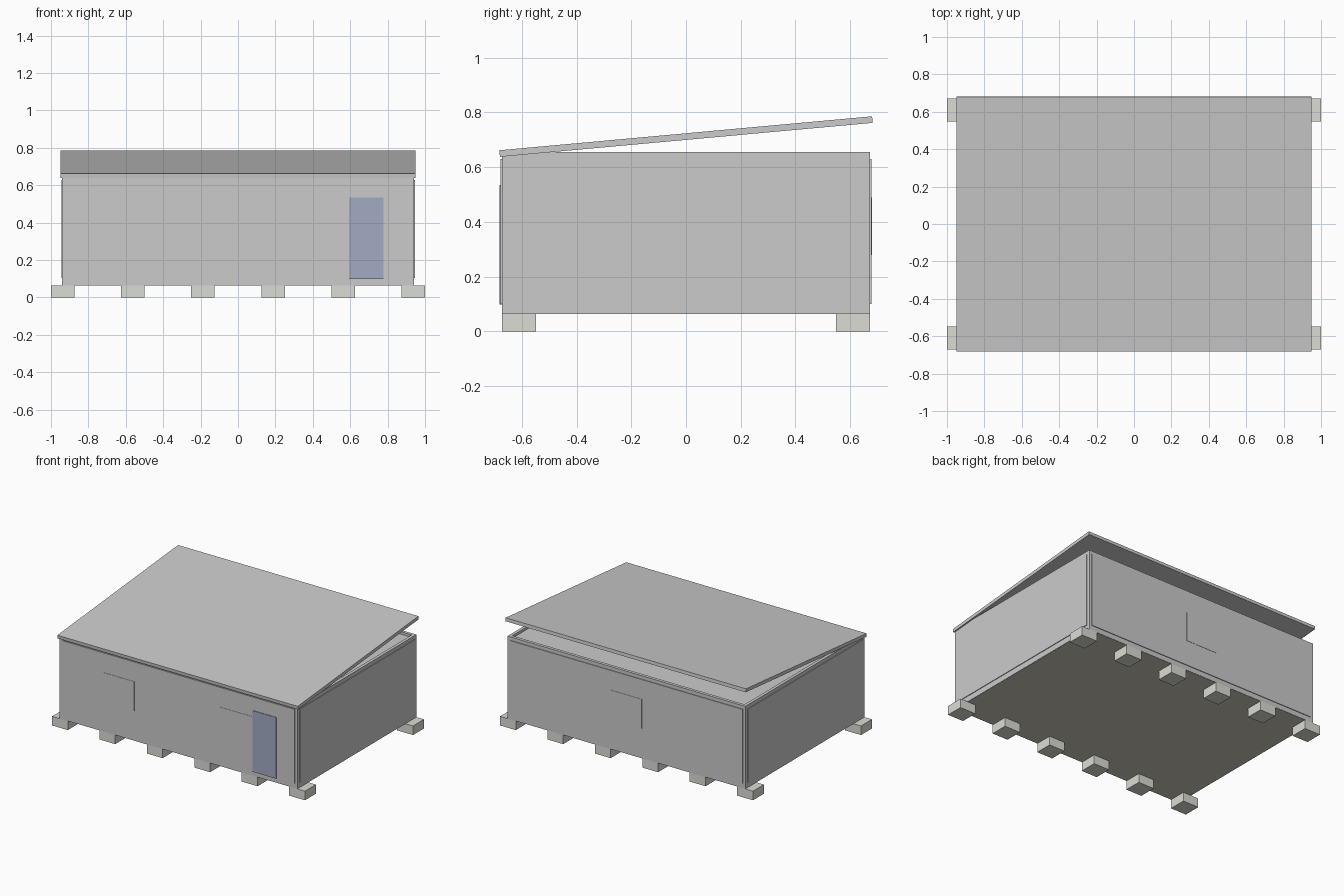
import bpy
from math import atan2

if "Cube" in bpy.data.objects:
    bpy.data.objects.remove(bpy.data.objects["Cube"])


def material(name, rgb):
    m = bpy.data.materials.new(name)
    m.diffuse_color = (*rgb, 1)
    m.use_nodes = True
    m.node_tree.nodes["Principled BSDF"].inputs["Base Color"].default_value = m.diffuse_color
    return m


def box(name, x, y, z, mat=None):
    """Box from (min, max) ranges on each axis."""
    lo, hi = zip(x, y, z)
    bpy.ops.mesh.primitive_cube_add(size=1, location=[(a + b) / 2 for a, b in zip(lo, hi)])
    ob = bpy.context.object
    ob.name = name
    ob.scale = [b - a for a, b in zip(lo, hi)]
    bpy.ops.object.transform_apply(location=False, rotation=False, scale=True)
    if mat:
        ob.data.materials.append(mat)
    return ob


def side(s, a, b):
    """Range a..b mirrored to the side given by s."""
    return tuple(sorted((s * a, s * b)))


concrete = material("concrete", (0.72, 0.72, 0.67))
timber = material("floor_timber", (0.62, 0.59, 0.50))
blue = material("door_blue", (0.36, 0.41, 0.55))

X, Y = 0.94, 0.672            # frame half sizes
Z0, Z1 = 0.065, 0.655         # frame bottom and top
T = 0.022                     # frame thickness

# Foundation blocks: two rows of six
for s in (-1, 1):
    for i in range(6):
        cx = -0.9375 + 0.375 * i
        box("foundation_block", (cx - 0.0625, cx + 0.0625), side(s, 0.548, 0.672), (0, Z0), concrete)

# Floor and ceiling
box("floor", (-X + 0.002, X - 0.002), (-Y + 0.002, Y - 0.002), (Z0 - 0.001, 0.09), timber)
box("ceiling", (-X + T, X - T), (-Y + T, Y - T), (0.622, 0.637))

# Frame: corner posts and rails
for s in (-1, 1):
    for t in (-1, 1):
        box("corner_post", side(s, X - T, X), side(t, Y - T, Y), (Z0, Z1))
    for name, z in (("bottom_rail", (Z0, 0.105)), ("top_rail", (0.625, Z1))):
        box("long_" + name, (-X + T, X - T), side(s, Y - T, Y), z)
        box("short_" + name, side(s, X - T, X), (-Y + T, Y - T), z)

# Wall panels, standing slightly proud of the frame
for s, name in ((-1, "front"), (1, "back")):
    box(name + "_wall_panel", (-0.92, 0.92), side(s, Y - 0.018, Y + 0.005), (0.1, 0.63))
for s, name in ((-1, "left"), (1, "right")):
    box(name + "_wall_panel", side(s, X - 0.018, X + 0.005), (-0.65, 0.65), (0.105, 0.628))

# Flush windows and door
for cx in (-0.47, 0.46):
    box("front_window", (cx - 0.125, cx + 0.125), (-0.679, -0.67), (0.28, 0.49))
box("back_window", (-0.125, 0.125), (0.67, 0.679), (0.28, 0.49))
box("door", (0.593, 0.778), (-0.681, -0.67), (0.098, 0.535), blue)

# Sloping roof sheet, rising toward the back
roof = box("roof", (-0.95, 0.95), (-0.684, 0.684), (0.7, 0.724))
roof.rotation_euler.x = atan2(0.124, 1.363)
